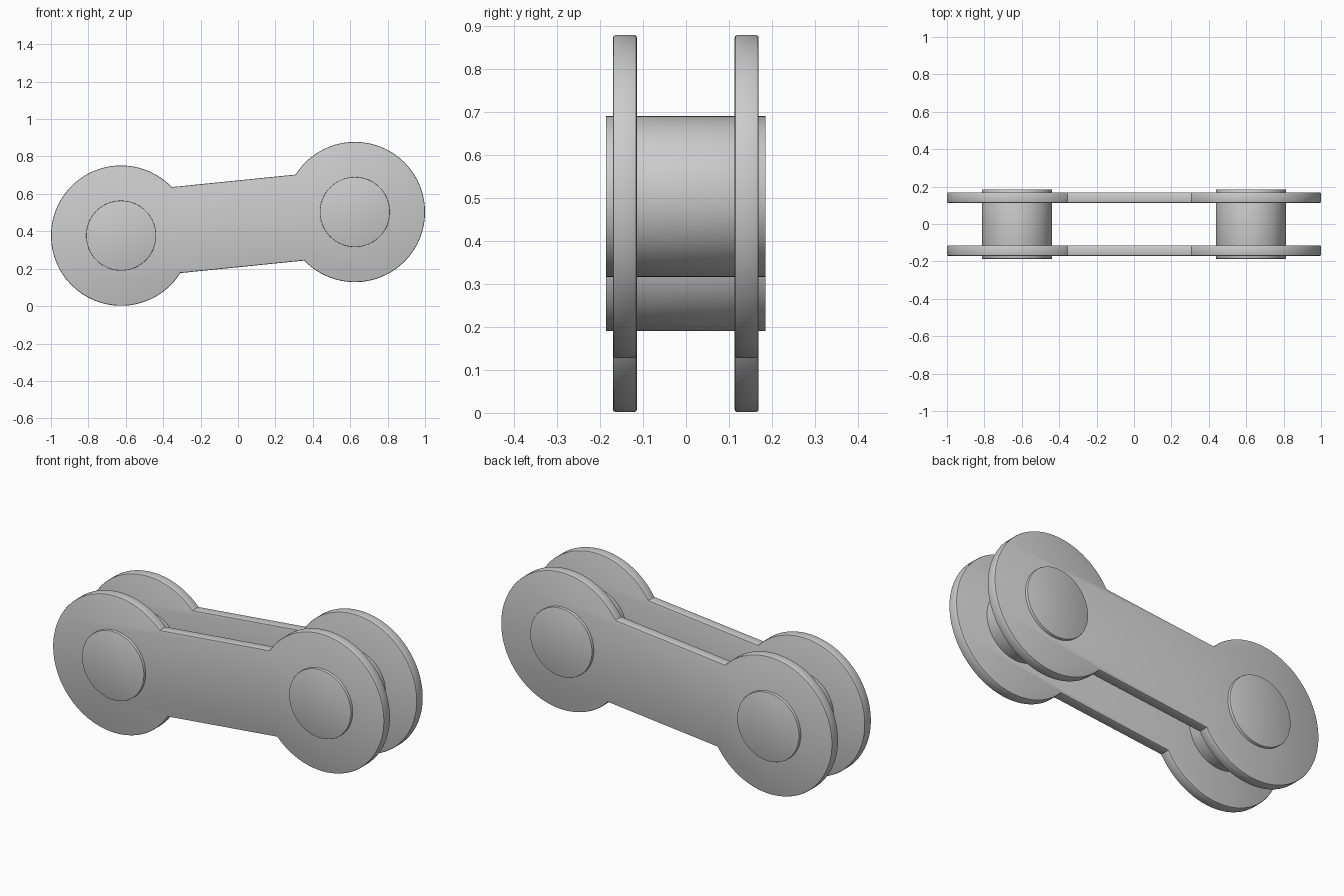
import bpy, bmesh
from math import sin, cos, pi, asin, atan2, radians

if "Cube" in bpy.data.objects:
    bpy.data.objects.remove(bpy.data.objects["Cube"])

CENTRES = [(-0.625, 0.377), (0.625, 0.503)]
R = 0.375          # round end radius
HALF_WAIST = 0.231
PIN_R = 0.187
TILT = atan2(CENTRES[1][1] - CENTRES[0][1], 1.25)


def prism(name, outline, y0, y1, bevel):
    """Extrude an xz outline along y, with softened rims."""
    bm = bmesh.new()
    face = bm.faces.new([bm.verts.new((x, y0, z)) for x, z in outline])
    ret = bmesh.ops.extrude_face_region(bm, geom=[face])
    bmesh.ops.translate(bm, vec=(0, y1 - y0, 0),
                        verts=[v for v in ret["geom"] if isinstance(v, bmesh.types.BMVert)])
    bmesh.ops.recalc_face_normals(bm, faces=bm.faces)
    rims = [e for e in bm.edges if abs(e.verts[0].co.y - e.verts[1].co.y) < 1e-6]
    bmesh.ops.bevel(bm, geom=rims, offset=bevel, segments=2, profile=0.5, affect='EDGES')
    mesh = bpy.data.meshes.new(name)
    bm.to_mesh(mesh)
    bm.free()
    ob = bpy.data.objects.new(name, mesh)
    bpy.context.collection.objects.link(ob)
    bpy.ops.object.select_all(action='DESELECT')
    ob.select_set(True)
    bpy.context.view_layer.objects.active = ob
    bpy.ops.object.shade_smooth_by_angle(angle=radians(30))
    return ob


def arc(c, r, a0, a1, n):
    return [(c[0] + r * cos(a0 + (a1 - a0) * i / n),
             c[1] + r * sin(a0 + (a1 - a0) * i / n)) for i in range(n + 1)]


# Dumbbell outline: two round ends joined by a straight waist
a = asin(HALF_WAIST / R)
outline = (arc(CENTRES[0], R, TILT + a, TILT + 2 * pi - a, 72)
           + arc(CENTRES[1], R, TILT - pi + a, TILT + pi - a, 72))

# Front and back link plates
prism("front_plate", outline, -0.170, -0.114, 0.006)
prism("back_plate", outline, 0.113, 0.169, 0.006)

# Pins through both plates
for side, c in zip(("left", "right"), CENTRES):
    prism(side + "_pin", arc(c, PIN_R, 0, 2 * pi, 64)[:-1], -0.186, 0.185, 0.002)
